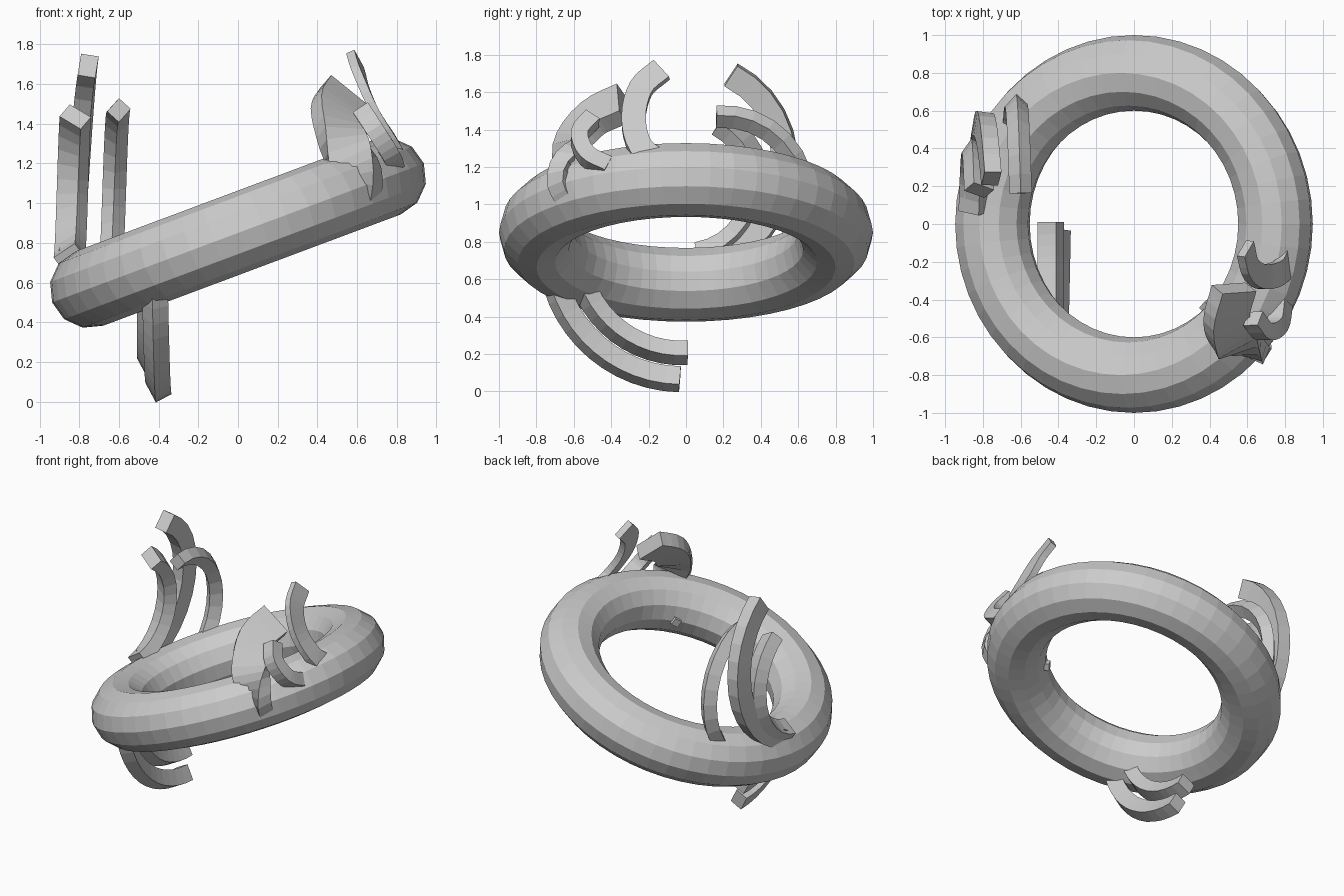
import bpy, bmesh
from math import sin, cos, radians
from mathutils import Vector, Matrix

cube = bpy.data.objects.get("Cube")
if cube:
    bpy.data.objects.remove(cube)

GREY = (0.6, 0.6, 0.6, 1)
mat = bpy.data.materials.new("plain grey")
mat.use_nodes = True
mat.diffuse_color = GREY
mat.node_tree.nodes["Principled BSDF"].inputs["Base Color"].default_value = GREY


def arc(cy, cz, radius, start, end, x0, x1, steps=12):
    """Points on an arc in the y-z plane, drifting from x0 to x1."""
    pts = []
    for i in range(steps + 1):
        t = i / steps
        a = radians(start + (end - start) * t)
        pts.append(Vector((x0 + (x1 - x0) * t, cy + radius * cos(a), cz + radius * sin(a))))
    return pts


def smooth_path(keys, steps=4):
    """Catmull-Rom path through a few key points."""
    k = [Vector(p) for p in keys]
    k = [2 * k[0] - k[1]] + k + [2 * k[-1] - k[-2]]
    pts = []
    for a, b, c, d in zip(k, k[1:], k[2:], k[3:]):
        for i in range(steps):
            t = i / steps
            pts.append(0.5 * (2 * b + (c - a) * t + (2 * a - 5 * b + 4 * c - d) * t ** 2
                              + (3 * b - a - 3 * c + d) * t ** 3))
    return pts + [k[-2]]


def claw(name, pts, side, width, depth, roll=0):
    """Sweep a four-sided section along a path."""
    bm = bmesh.new()
    rings = []
    for i, p in enumerate(pts):
        tangent = (pts[min(i + 1, len(pts) - 1)] - pts[max(i - 1, 0)]).normalized()
        s = Vector(side)
        s = (s - tangent * s.dot(tangent)).normalized()
        s = Matrix.Rotation(radians(roll), 3, tangent) @ s
        n = tangent.cross(s)
        rings.append([bm.verts.new(p + s * u * width / 2 + n * v * depth / 2)
                      for u, v in ((-1, -1), (1, -1), (1, 1), (-1, 1))])
    for a, b in zip(rings, rings[1:]):
        for j in range(4):
            bm.faces.new((a[j], a[(j + 1) % 4], b[(j + 1) % 4], b[j]))
    bm.faces.new(rings[0])
    bm.faces.new(rings[-1])
    bmesh.ops.recalc_face_normals(bm, faces=bm.faces)
    me = bpy.data.meshes.new(name)
    bm.to_mesh(me)
    bm.free()
    me.materials.append(mat)
    bpy.context.collection.objects.link(bpy.data.objects.new(name, me))


# Tilted ring
bpy.ops.mesh.primitive_torus_add(major_radius=0.8, minor_radius=0.2, major_segments=48,
                                 minor_segments=12, location=(0, 0, 0.85),
                                 rotation=(0, radians(-20.5), 0))
ring = bpy.context.object
ring.name = "ring"
ring.data.materials.append(mat)

# Tall claws above the low end of the ring
X = (1, 0, 0)
claw("tall_claw", arc(0, 1.22, 0.53, 63, -75, -0.755, -0.85), X, 0.09, 0.13, 8)
claw("inner_claw", arc(0.2, 1.04, 0.43, 95, -60, -0.60, -0.64), X, 0.08, 0.09, 42)
claw("short_claw", arc(0, 1.1, 0.38, 62, -80, -0.82, -0.85), X, 0.13, 0.09, 35)

# Paired claws hanging below
claw("lower_outer_claw", arc(-0.02, 0.77, 0.705, 269, 190, -0.40, -0.42), X, 0.09, 0.11, 28)
claw("lower_inner_claw", arc(-0.02, 0.77, 0.565, 273, 192, -0.44, -0.44), X, 0.11, 0.09, 28)

# Claws on the raised end
claw("broad_claw", smooth_path([(0.53, -0.34, 1.54), (0.49, -0.5, 1.46), (0.53, -0.62, 1.31),
                                (0.6, -0.65, 1.15), (0.6, -0.6, 1.05)]),
     (1, -0.2, -1), 0.23, 0.1)
claw("thin_claw", smooth_path([(0.59, -0.13, 1.72), (0.62, -0.24, 1.62), (0.69, -0.28, 1.46),
                               (0.79, -0.24, 1.3), (0.84, -0.1, 1.2)]),
     (1, 0, 0.55), 0.045, 0.13)
claw("small_claw", smooth_path([(0.63, -0.5, 1.46), (0.69, -0.57, 1.37), (0.76, -0.53, 1.26),
                                (0.78, -0.42, 1.2)]),
     (1, 0, 0.6), 0.09, 0.09)
claw("buried_claw_tip", smooth_path([(0.37, -0.42, 0.99), (0.42, -0.47, 1.0), (0.48, -0.54, 1.02)]),
     (1, -1, 0.5), 0.05, 0.05, 30)
